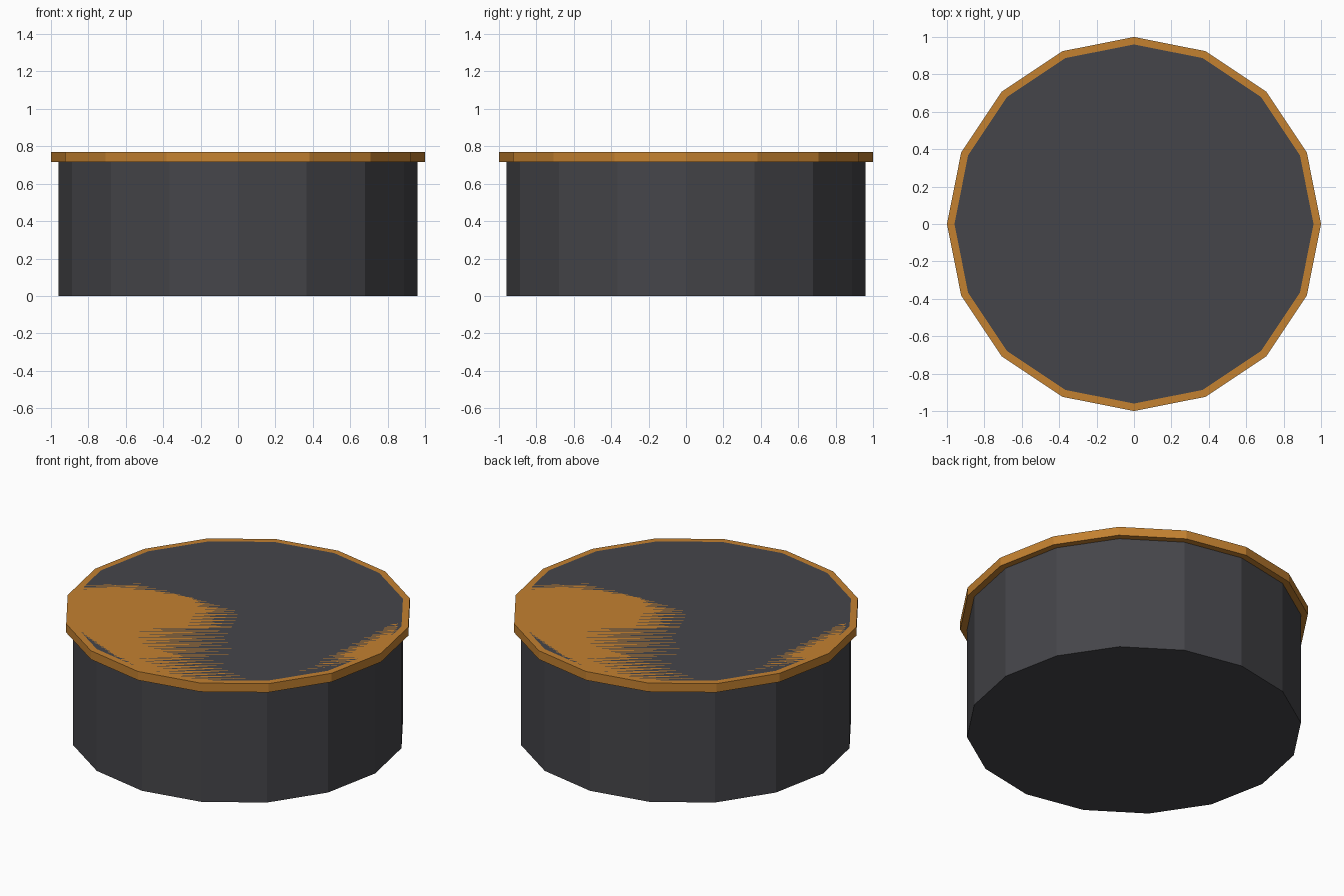
import bpy

if "Cube" in bpy.data.objects:
    bpy.data.objects.remove(bpy.data.objects["Cube"])

SIDES = 16
HEIGHT = 0.77


def material(name, rgb):
    mat = bpy.data.materials.new(name)
    mat.diffuse_color = (*rgb, 1)
    mat.use_nodes = True
    mat.node_tree.nodes["Principled BSDF"].inputs["Base Color"].default_value = mat.diffuse_color
    return mat


def drum(name, radius, z0, z1, mat):
    bpy.ops.mesh.primitive_cylinder_add(
        vertices=SIDES, radius=radius, depth=z1 - z0, location=(0, 0, (z0 + z1) / 2))
    obj = bpy.context.object
    obj.name = name
    obj.data.materials.append(mat)
    return obj


# Dark solid body, flush with the top of the band
drum("body", 0.96, 0, HEIGHT, material("dark_grey", (0.06, 0.06, 0.068)))

# Slightly wider orange band around the top
drum("top_band", 1.0, 0.715, HEIGHT, material("orange", (0.55, 0.22, 0.03)))
